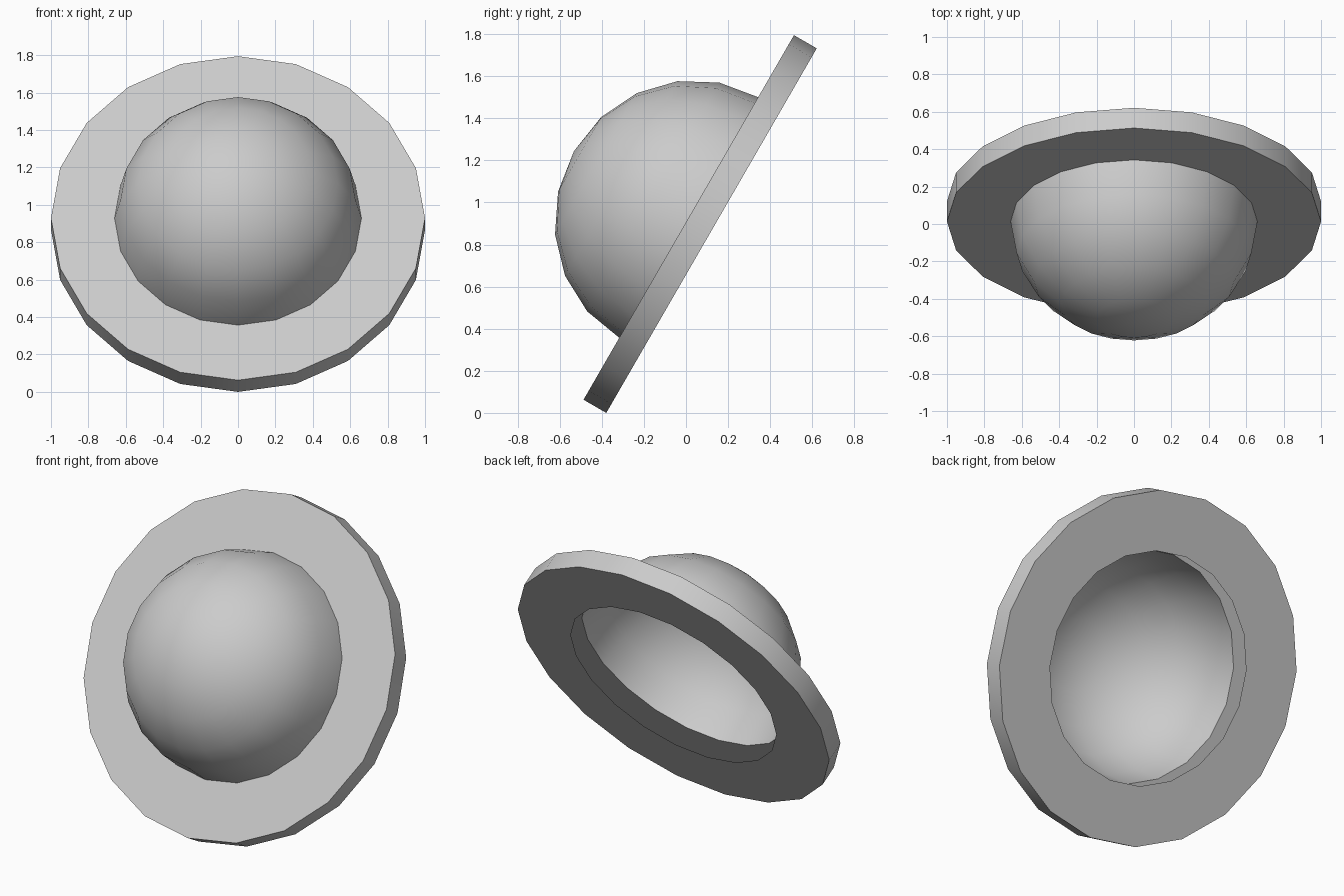
import bpy, bmesh
from math import sin, cos, pi, radians

if "Cube" in bpy.data.objects:
    bpy.data.objects.remove(bpy.data.objects["Cube"])

SIDES = 20
RIM, HOLE, DEPTH, HEIGHT = 1.0, 0.66, 0.125, 0.63


def lathe(name, profile):
    """Spin an (radius, height) profile round the tilted axis of the model."""
    bm = bmesh.new()
    verts = [bm.verts.new((r, 0, h)) for r, h in profile]
    edges = [bm.edges.new(pair) for pair in zip(verts, verts[1:])]
    bmesh.ops.spin(bm, geom=verts + edges, cent=(0, 0, 0), axis=(0, 0, 1),
                   angle=2 * pi, steps=SIDES, use_duplicate=False)
    bmesh.ops.remove_doubles(bm, verts=bm.verts, dist=1e-4)
    bmesh.ops.recalc_face_normals(bm, faces=bm.faces)
    bm.normal_update()
    # make the outside face outwards on these open shells
    top = max(bm.faces, key=lambda f: f.calc_center_median().z)
    if top.normal.z < 0:
        bmesh.ops.reverse_faces(bm, faces=bm.faces)
    mesh = bpy.data.meshes.new(name)
    bm.to_mesh(mesh)
    bm.free()
    obj = bpy.data.objects.new(name, mesh)
    bpy.context.collection.objects.link(obj)
    obj.rotation_euler = (radians(60), 0, 0)
    obj.location = (0, 0.013, 0.9285)
    bpy.ops.object.select_all(action='DESELECT')
    obj.select_set(True)
    bpy.context.view_layer.objects.active = obj
    bpy.ops.object.shade_smooth_by_angle(angle=radians(30))
    return obj


# Flat ring: hollow, open on its inner side
lathe("ring", [(HOLE, -DEPTH), (RIM, -DEPTH), (RIM, 0), (HOLE, 0)])

# Dome: slightly flattened half sphere, open at the back
lathe("dome", [(HOLE * cos(i * pi / 10), HEIGHT * sin(i * pi / 10)) for i in range(6)])
